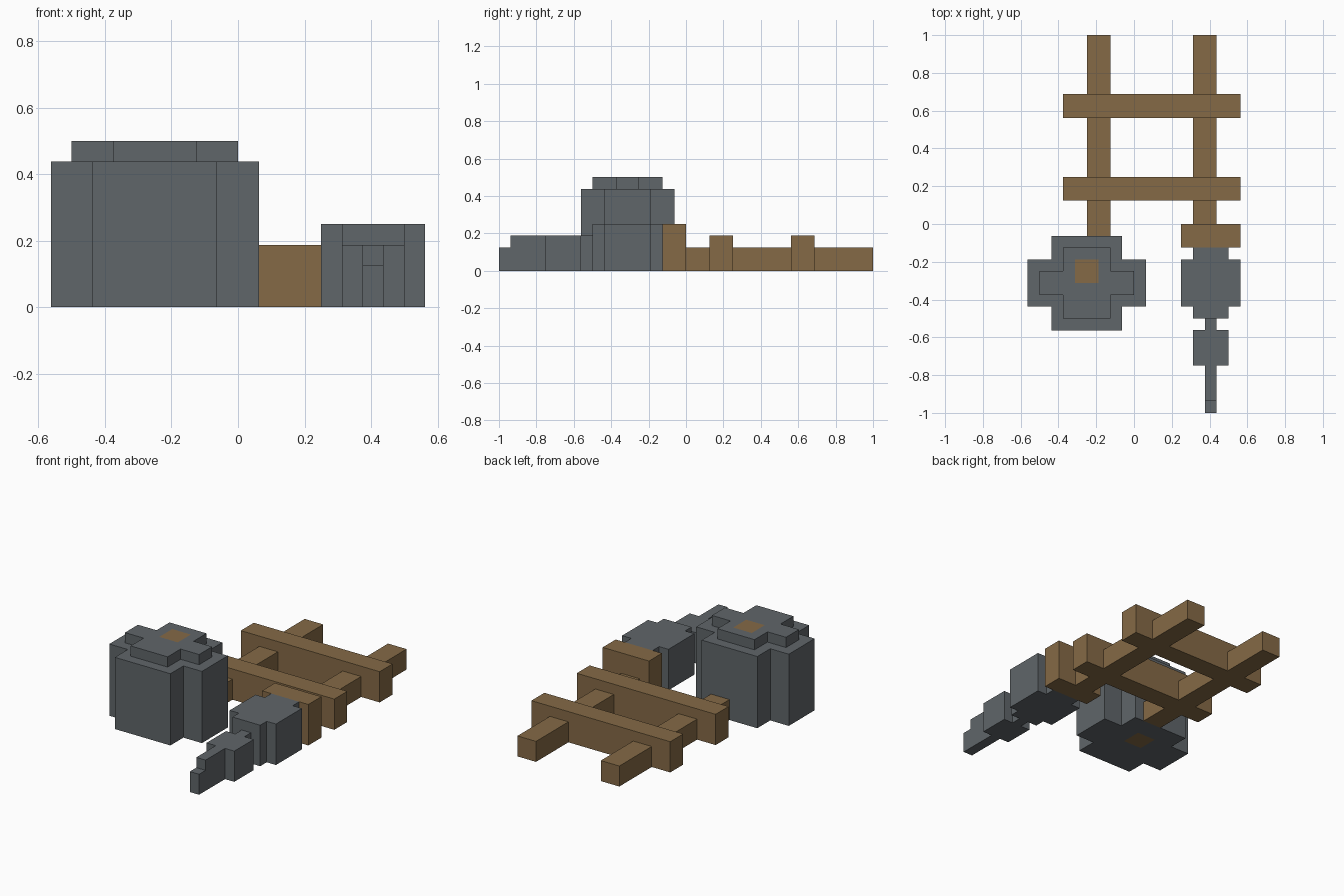
import bpy, bmesh, math
from mathutils import Vector

if "Cube" in bpy.data.objects:
    bpy.data.objects.remove(bpy.data.objects["Cube"])

U = 1 / 16  # size of one block


def material(name, rgb):
    m = bpy.data.materials.new(name)
    m.diffuse_color = (*rgb, 1)
    m.use_nodes = True
    m.node_tree.nodes["Principled BSDF"].inputs["Base Color"].default_value = m.diffuse_color
    return m


STONE = material("slate_grey", (0.117, 0.133, 0.144))
WOOD = material("wood_brown", (0.235, 0.144, 0.061))

# Each part is a few boxes in block units: x0, x1, y0, y1, z0, z1
rungs = [(-6, 9, y, y + 2, 0, 3) for y in (2, 9)]
parts = [
    # wooden core running right through the big stone head
    ("handle_core", WOOD, [(-5, -3, -5, -3, 0, 8)]),
    # big stone head with a cross-shaped plan and a smaller cross on top
    ("stone_head", STONE, [(-9, 1, -7, -3, 0, 7), (-7, -1, -9, -1, 0, 7),
                           (-8, 0, -6, -4, 7, 8), (-6, -2, -8, -2, 7, 8)]),
    # ladder-like wooden frame
    ("cross_rungs", WOOD, rungs),
    ("left_rail", WOOD, [(-4, -2, -1, 16, 0, 2)]),
    ("right_rail", WOOD, [(5, 7, 0, 16, 0, 2)]),
    ("collar_block", WOOD, [(4, 9, -2, 0, 0, 4)]),
    # stone point stepping down towards the front
    ("point_base", STONE, [(5, 8, -8, -2, 0, 4), (4, 9, -7, -3, 0, 4)]),
    ("point_middle", STONE, [(5, 8, -12, -9, 0, 3), (6, 7, -9, -8, 0, 3)]),
    ("point_tip", STONE, [(6, 7, -15, -12, 0, 3), (6, 7, -16, -15, 0, 2)]),
]

# Assign every block to the first part that claims it
owner = {}
for name, mat, boxes in parts:
    for x0, x1, y0, y1, z0, z1 in boxes:
        for x in range(x0, x1):
            for y in range(y0, y1):
                for z in range(z0, z1):
                    owner.setdefault((x, y, z), name)


def build(name, mat):
    """Outer skin of one part, with flat regions merged."""
    bm = bmesh.new()
    for cell, part in owner.items():
        if part != name:
            continue
        centre = Vector(cell) + Vector((0.5, 0.5, 0.5))
        for axis in range(3):
            for sign in (-1, 1):
                n = Vector((0, 0, 0))
                n[axis] = sign
                if tuple(int(c + d) for c, d in zip(cell, n)) in owner:
                    continue
                u = Vector((0, 0, 0))
                u[(axis + 1) % 3] = 0.5
                v = n.cross(u)
                mid = centre + n * 0.5
                bm.faces.new([bm.verts.new((mid + a * u + b * v) * U)
                              for a, b in ((-1, -1), (1, -1), (1, 1), (-1, 1))])
    bmesh.ops.remove_doubles(bm, verts=bm.verts, dist=0.001)
    bmesh.ops.dissolve_limit(bm, angle_limit=math.radians(1),
                             verts=bm.verts, edges=bm.edges)
    mesh = bpy.data.meshes.new(name)
    bm.to_mesh(mesh)
    bm.free()
    mesh.materials.append(mat)
    bpy.context.collection.objects.link(bpy.data.objects.new(name, mesh))


for name, mat, boxes in parts:
    build(name, mat)
